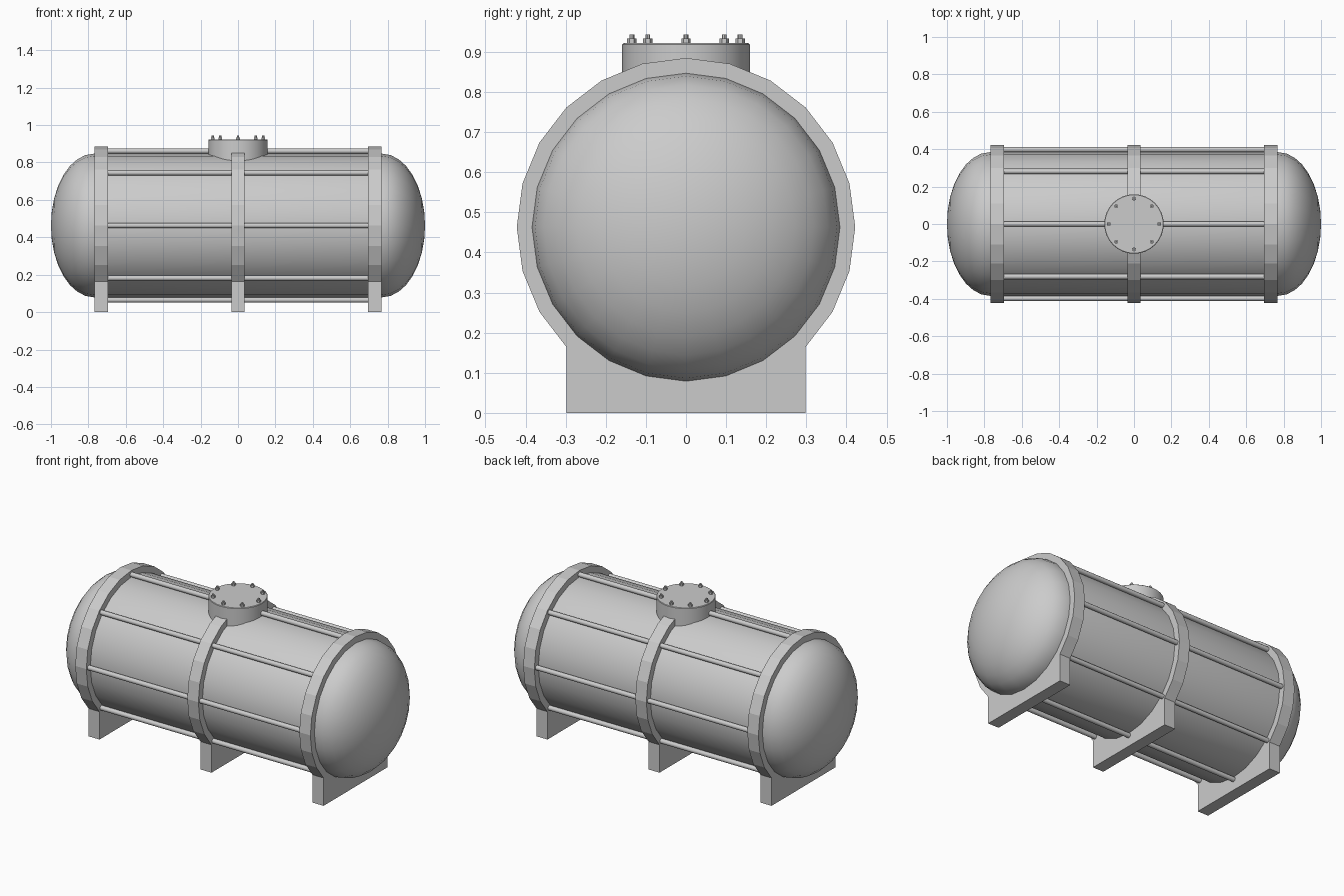
import bpy, bmesh
from math import sin, cos, pi, radians
from mathutils import Matrix, Vector

if "Cube" in bpy.data.objects:
    bpy.data.objects.remove(bpy.data.objects["Cube"])

ZC = 0.463       # tank axis height
R = 0.384        # tank radius
RB = 0.422       # band outer radius
SIDES = 24


def finish(bm, name, smooth=None):
    bmesh.ops.recalc_face_normals(bm, faces=bm.faces)
    me = bpy.data.meshes.new(name)
    bm.to_mesh(me)
    bm.free()
    ob = bpy.data.objects.new(name, me)
    bpy.context.collection.objects.link(ob)
    if smooth:
        bpy.ops.object.select_all(action='DESELECT')
        ob.select_set(True)
        bpy.context.view_layer.objects.active = ob
        bpy.ops.object.shade_smooth_by_angle(angle=radians(smooth))
    return ob


def add_cylinder(bm, r, depth, center, sides, axis='Z'):
    m = Matrix.Translation(center)
    if axis == 'X':
        m = m @ Matrix.Rotation(pi / 2, 4, 'Y')
    bmesh.ops.create_cone(bm, cap_ends=True, segments=sides, radius1=r,
                          radius2=r, depth=depth, matrix=m)


# Tank shell: half profile with elliptical ends, spun around the x axis
def tank():
    x0, a, n = 0.77, 0.23, 8
    right = [(x0 + a * cos(t), R * sin(t)) for t in
             [i * pi / 2 / n for i in range(n + 1)]]
    profile = right + [(-x, r) for x, r in reversed(right)]
    bm = bmesh.new()
    vs = [bm.verts.new((x, 0, ZC + r)) for x, r in profile]
    es = [bm.edges.new(p) for p in zip(vs, vs[1:])]
    bmesh.ops.spin(bm, geom=vs + es, cent=(0, 0, ZC), axis=(1, 0, 0),
                   angle=2 * pi, steps=SIDES)
    bmesh.ops.remove_doubles(bm, verts=bm.verts, dist=1e-4)
    finish(bm, "tank_shell", 40)


# Band with saddle foot: ring whose lower part drops straight to the ground
def band(name, x, width):
    bm = bmesh.new()
    outer = [(RB * sin(t), ZC + RB * cos(t)) for t in
             [radians(-135 + 15 * i) for i in range(19)]]
    foot = RB * sin(pi / 4)
    outer += [(foot, 0), (-foot, 0)]
    ri = R - 0.004
    inner = [(ri * sin(2 * pi * i / SIDES), ZC + ri * cos(2 * pi * i / SIDES))
             for i in range(SIDES)]
    edges = []
    for loop in (outer, inner):
        vs = [bm.verts.new((x - width / 2, y, z)) for y, z in loop]
        edges += [bm.edges.new((vs[i - 1], vs[i])) for i in range(len(vs))]
    bmesh.ops.triangle_fill(bm, use_beauty=True, edges=edges)
    ext = bmesh.ops.extrude_face_region(bm, geom=bm.faces[:], use_keep_orig=True)
    moved = [g for g in ext["geom"] if isinstance(g, bmesh.types.BMVert)]
    bmesh.ops.translate(bm, verts=moved, vec=(width, 0, 0))
    finish(bm, name)


tank()
band("left_band_saddle", -0.732, 0.072)
band("middle_band_saddle", 0, 0.072)
band("right_band_saddle", 0.732, 0.072)

# Eight lengthwise rods around the shell
bm = bmesh.new()
for i in range(8):
    t = i * pi / 4
    add_cylinder(bm, 0.014, 1.42, Vector((0, 0.398 * sin(t), ZC + 0.398 * cos(t))),
                 12, 'X')
finish(bm, "lengthwise_rods", 40)

# Manway neck on top
bm = bmesh.new()
add_cylinder(bm, 0.159, 0.165, Vector((0, 0, 0.8395)), 32)
rim = [e for e in bm.edges if all(v.co.z > 0.9 for v in e.verts)]
bmesh.ops.bevel(bm, geom=rim, offset=0.003, segments=1, affect='EDGES')
finish(bm, "manway", 30)

# Ring of eight bolts: hex nut with a stud
bm = bmesh.new()
for i in range(8):
    t = i * pi / 4
    x, y = 0.135 * cos(t), 0.135 * sin(t)
    add_cylinder(bm, 0.0115, 0.016, Vector((x, y, 0.926)), 6)
    add_cylinder(bm, 0.006, 0.024, Vector((x, y, 0.931)), 8)
finish(bm, "manway_bolts")
